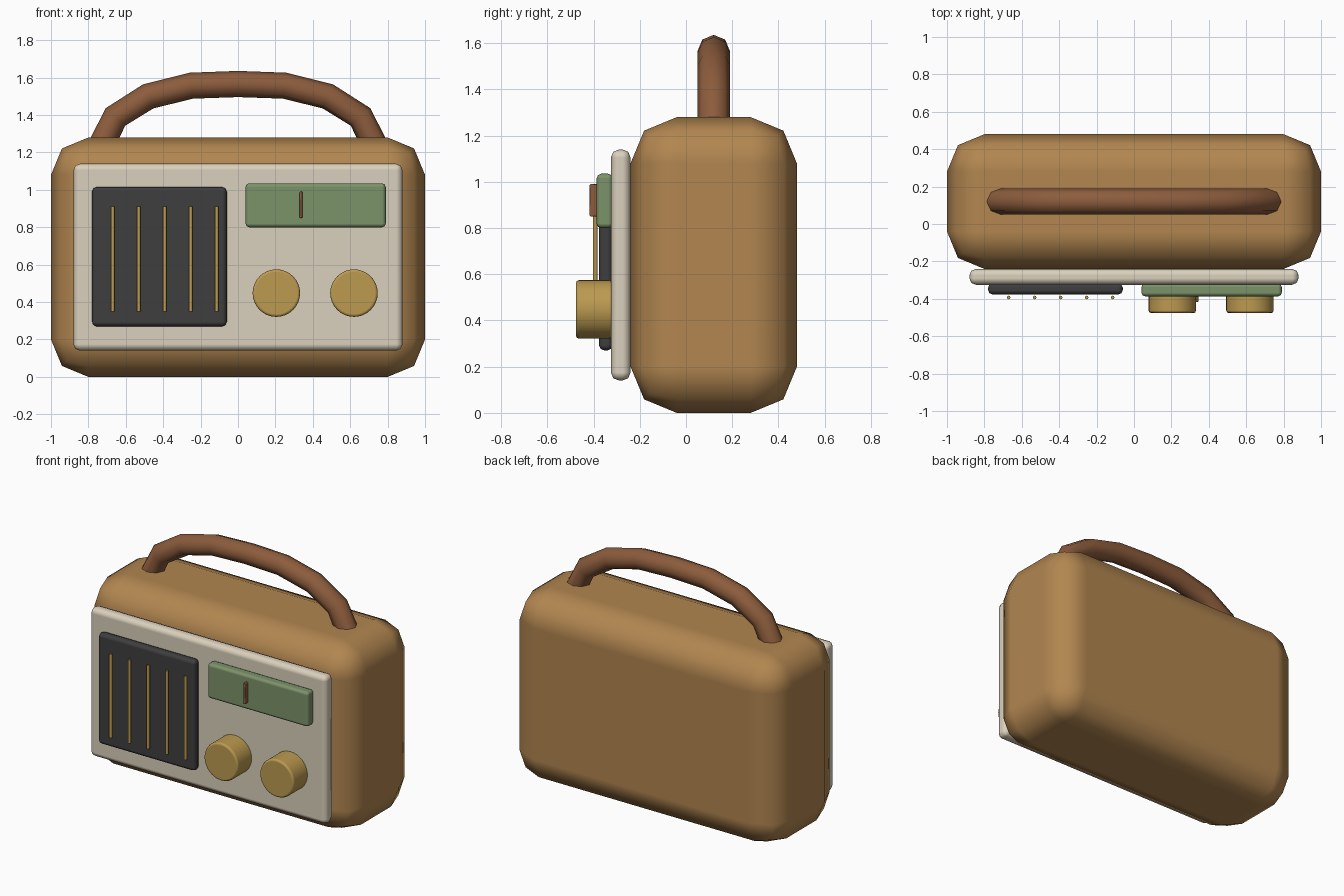
import bpy, math

if "Cube" in bpy.data.objects:
    bpy.data.objects.remove(bpy.data.objects["Cube"])


def material(name, srgb):
    m = bpy.data.materials.new(name)
    lin = [((c / 255 + 0.055) / 1.055) ** 2.4 for c in srgb]
    m.diffuse_color = (*lin, 1)
    m.use_nodes = True
    m.node_tree.nodes["Principled BSDF"].inputs["Base Color"].default_value = m.diffuse_color
    return m


TAN = material("tan_leather", (178, 134, 80))
CREAM = material("cream", (218, 208, 188))
DARK = material("charcoal", (62, 62, 62))
GOLD = material("brass", (188, 154, 80))
GREEN = material("dial_green", (124, 147, 106))
BROWN = material("brown_leather", (140, 92, 60))


def finish(obj, name, mat, bevel=0, segments=2):
    obj.name = name
    obj.data.materials.append(mat)
    if bevel:
        for p in obj.data.polygons:
            p.use_smooth = True
        b = obj.modifiers.new("Bevel", 'BEVEL')
        b.width, b.segments = bevel, segments
        b.limit_method = 'ANGLE'
        b.harden_normals = True
    return obj


def box(name, mat, x, y, z, bevel=0, segments=2):
    """Box from (min, max) ranges with rounded edges."""
    bpy.ops.mesh.primitive_cube_add(size=1)
    o = bpy.context.object
    for v in o.data.vertices:
        v.co = [r[0] if c < 0 else r[1] for c, r in zip(v.co, (x, y, z))]
    return finish(o, name, mat, bevel, segments)


# Case and front plate
box("case", TAN, (-1, 1), (-0.24, 0.48), (0, 1.28), 0.2)
box("front_plate", CREAM, (-0.88, 0.88), (-0.325, -0.24), (0.14, 1.14), 0.035)

# Speaker grille with five slim bars
box("speaker_grille", DARK, (-0.78, -0.06), (-0.377, -0.317), (0.27, 1.015), 0.024)
for i in range(5):
    bpy.ops.mesh.primitive_cylinder_add(vertices=8, radius=0.01, depth=0.56,
                                        location=(-0.67 + 0.139 * i, -0.393, 0.63))
    bar = finish(bpy.context.object, f"grille_bar_{i + 1}", GOLD)
    bpy.ops.object.shade_smooth_by_angle(angle=math.radians(50))

# Tuning dial and needle
box("tuning_dial", GREEN, (0.04, 0.79), (-0.387, -0.317), (0.80, 1.035), 0.02)
box("tuning_needle", BROWN, (0.329, 0.345), (-0.417, -0.38), (0.85, 0.99), 0.004, 1)

# Control knobs
for i, x in enumerate((0.205, 0.62)):
    bpy.ops.mesh.primitive_cylinder_add(vertices=32, radius=0.127, depth=0.16,
                                        location=(x, -0.397, 0.448),
                                        rotation=(math.pi / 2, 0, 0))
    finish(bpy.context.object, f"knob_{i + 1}", GOLD, 0.015)

# Carrying handle: eight-sided tube along a mirrored arch
half = [(0.75, 1.2), (0.655, 1.39), (0.48, 1.5), (0.25, 1.557)]
path = [(-x, z) for x, z in half] + [(0, 1.566)] + half[::-1]
curve = bpy.data.curves.new("handle", 'CURVE')
curve.dimensions = '3D'
curve.bevel_depth = 0.07
curve.bevel_resolution = 2
curve.use_fill_caps = True
spline = curve.splines.new('POLY')
spline.points.add(len(path) - 1)
for p, (x, z) in zip(spline.points, path):
    p.co = (x, 0.12, z, 1)
handle = bpy.data.objects.new("handle", curve)
bpy.context.collection.objects.link(handle)
bpy.ops.object.select_all(action='DESELECT')
handle.select_set(True)
bpy.context.view_layer.objects.active = handle
bpy.ops.object.convert(target='MESH')
finish(bpy.context.object, "carry_handle", BROWN)
bpy.ops.object.shade_smooth_by_angle(angle=math.radians(60))
